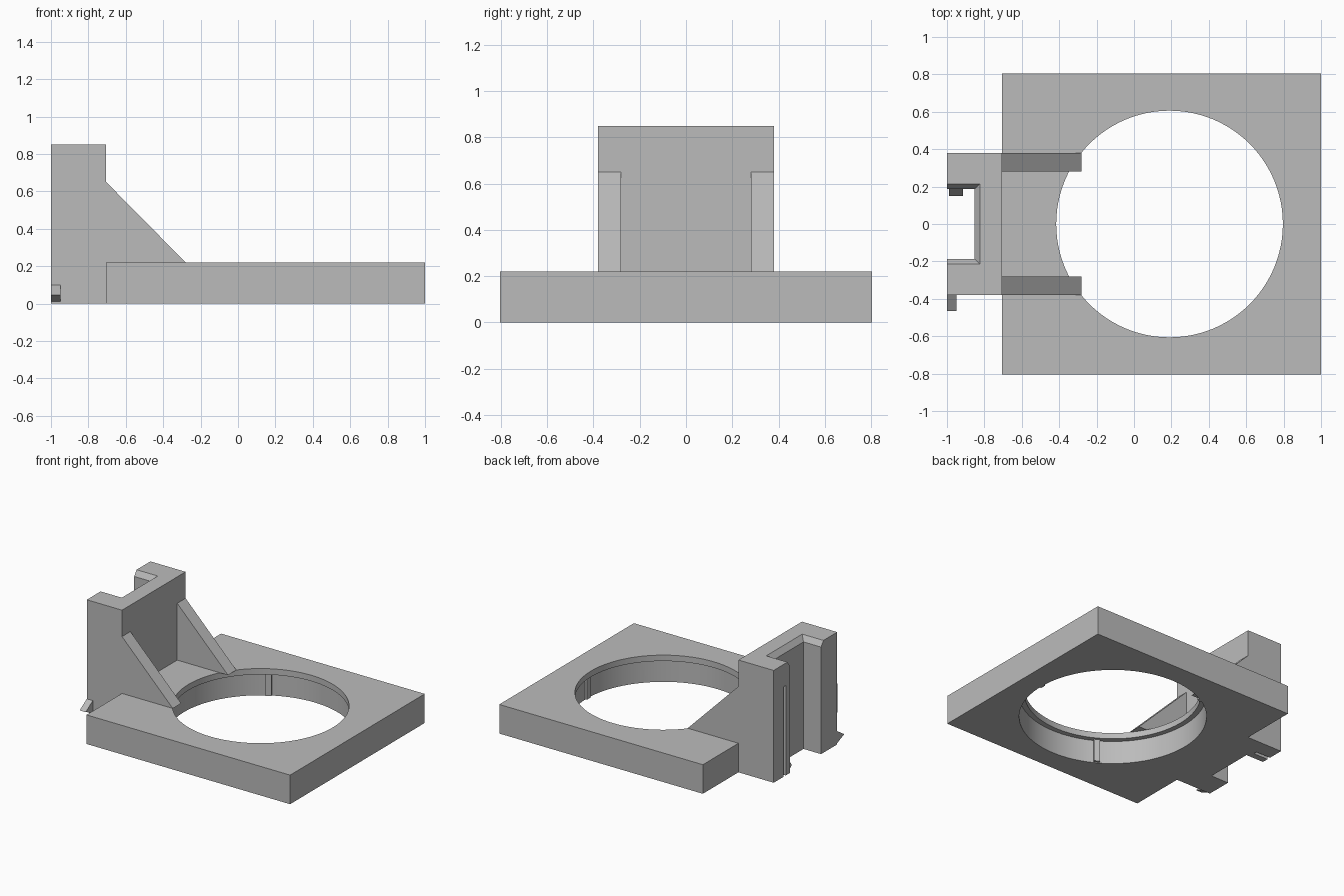
import bpy, bmesh, math
from mathutils import Matrix, Vector

default = bpy.data.objects.get("Cube")
if default:
    bpy.data.objects.remove(default, do_unlink=True)

grey = bpy.data.materials.new("plain_grey")
grey.use_nodes = True
colour = (0.5, 0.5, 0.5, 1.0)
grey.diffuse_color = colour
grey.node_tree.nodes["Principled BSDF"].inputs["Base Color"].default_value = colour


def add_object(name, bm):
    bmesh.ops.recalc_face_normals(bm, faces=bm.faces)
    mesh = bpy.data.meshes.new(name)
    bm.to_mesh(mesh)
    bm.free()
    mesh.materials.append(grey)
    obj = bpy.data.objects.new(name, mesh)
    bpy.context.collection.objects.link(obj)
    return obj


def hull(name, points):
    """Convex solid around a set of points, with clean flat faces."""
    bm = bmesh.new()
    for p in points:
        bm.verts.new(p)
    bmesh.ops.convex_hull(bm, input=bm.verts[:])
    bmesh.ops.dissolve_limit(bm, angle_limit=0.01, verts=bm.verts[:], edges=bm.edges[:])
    return add_object(name, bm)


def box(name, xs, ys, zs):
    return hull(name, [(x, y, z) for x in xs for y in ys for z in zs])


def prism_x(name, profile, xs):
    return hull(name, [(x, y, z) for x in xs for y, z in profile])


def prism_y(name, profile, ys):
    return hull(name, [(x, y, z) for y in ys for x, z in profile])


def disc(name, radius, low, high):
    bm = bmesh.new()
    bmesh.ops.create_cone(bm, cap_ends=True, segments=96, radius1=radius, radius2=radius,
                          depth=high - low,
                          matrix=Matrix.Translation((HOLE_X, 0, (low + high) / 2)))
    return add_object(name, bm)


def cut(target, *cutters):
    """Subtract each cutter in turn, then discard it."""
    for cutter in cutters:
        cutter.hide_render = True
        mod = target.modifiers.new("cut", "BOOLEAN")
        mod.operation = "DIFFERENCE"
        mod.solver = "EXACT"
        mod.object = cutter
        graph = bpy.context.evaluated_depsgraph_get()
        result = bpy.data.meshes.new_from_object(target.evaluated_get(graph))
        target.modifiers.clear()
        target.data = result
        bpy.data.objects.remove(cutter, do_unlink=True)


HOLE_X = 0.19
WALL_X = -0.705
PLATE_TOP = 0.22
LIP_Z = 0.175

# Square plate with a round hole, wider beneath a thin top lip
plate = box("base_plate", (WALL_X, 1), (-0.805, 0.805), (0, PLATE_TOP))
cut(plate, disc("hole_cutter", 0.606, -0.1, 0.4),
    disc("counterbore_cutter", 0.644, -0.1, LIP_Z))
bpy.ops.object.select_all(action="DESELECT")
plate.select_set(True)
bpy.context.view_layer.objects.active = plate
bpy.ops.object.shade_smooth_by_angle(angle=math.radians(30))

# Three slim grip ribs inside the counterbore
for i in range(3):
    rib = box(f"grip_rib_{i + 1}", (0.625, 0.655), (-0.02, 0.02), (0.005, LIP_Z + 0.005))
    rib.data.transform(Matrix.Translation(Vector((HOLE_X, 0, 0)))
                       @ Matrix.Rotation(i * math.tau / 3, 4, "Z"))

# Upright bracket: rear channel, flared channel mouth, spring finger slit
bracket = box("upright_bracket", (-1, WALL_X), (-0.38, 0.38), (0, 0.85))
flare = [(x, s * y, z) for s in (-1, 1)
         for inner, y, z in ((-0.853, 0.187, 0.81), (-0.815, 0.222, 0.86))
         for x in (-1.1, inner)]
cut(bracket,
    box("channel_cutter", (-1.1, -0.853), (-0.187, 0.187), (-0.1, 0.95)),
    hull("flare_cutter", flare),
    box("slit_cutter", (-1.1, -0.88), (0.235, 0.262), (-0.1, 0.68)))

# Sloping gussets between bracket and plate
for side, name in ((-1, "front_gusset"), (1, "back_gusset")):
    prism_y(name, ((WALL_X, 0.65), (WALL_X, PLATE_TOP), (-0.28, PLATE_TOP)),
            (side * 0.28, side * 0.38))

# Snap barbs: one on the outer side, one on the spring finger
prism_x("outer_barb", ((-0.38, 0.1), (-0.465, 0.045), (-0.38, 0.01)), (-1, -0.95))
prism_x("finger_barb", ((0.187, 0.1), (0.15, 0.045), (0.187, 0.01)), (-0.99, -0.915))
